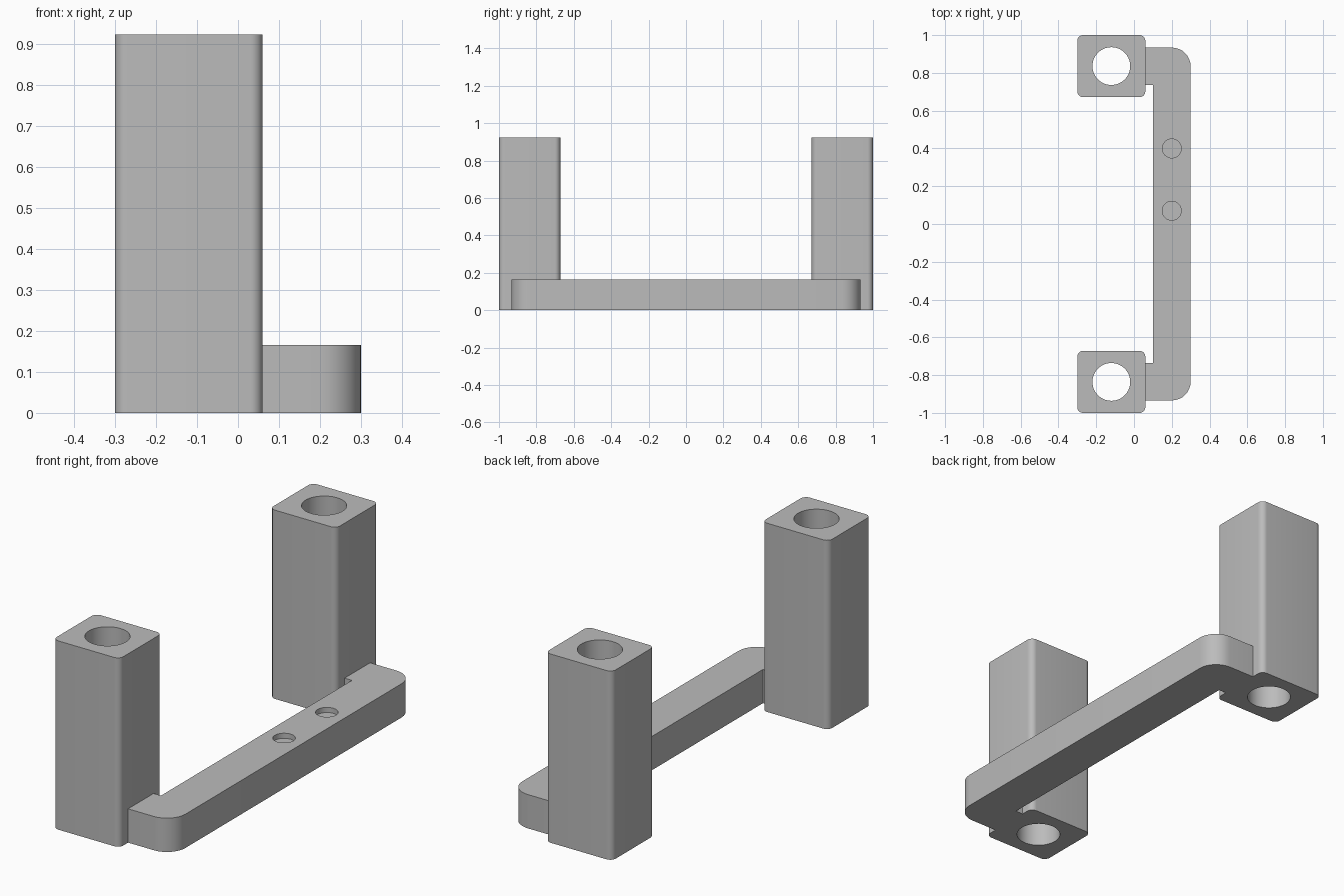
import bpy, bmesh, math

cube = bpy.data.objects.get("Cube")
if cube:
    bpy.data.objects.remove(cube, do_unlink=True)

# Single grey finish
grey = bpy.data.materials.new("plain grey")
grey.use_nodes = True
colour = (0.5, 0.5, 0.5, 1)
grey.diffuse_color = colour
grey.node_tree.nodes["Principled BSDF"].inputs["Base Color"].default_value = colour


def prism(name, outline, height, rounded, radius):
    """Extrude an outline and round the vertical edges at the chosen corners."""
    bm = bmesh.new()
    base = bm.faces.new([bm.verts.new((x, y, 0)) for x, y in outline])
    top = bmesh.ops.extrude_face_region(bm, geom=[base])["geom"]
    bmesh.ops.translate(bm, vec=(0, 0, height),
                        verts=[v for v in top if isinstance(v, bmesh.types.BMVert)])
    bmesh.ops.recalc_face_normals(bm, faces=bm.faces)
    edges = [e for e in bm.edges
             if abs(e.verts[0].co.z - e.verts[1].co.z) > height / 2
             and any(math.dist(e.verts[0].co.xy, outline[i]) < 1e-4 for i in rounded)]
    bmesh.ops.bevel(bm, geom=edges, offset=radius, segments=8, profile=0.5,
                    affect='EDGES')
    mesh = bpy.data.meshes.new(name)
    bm.to_mesh(mesh)
    bm.free()
    mesh.materials.append(grey)
    obj = bpy.data.objects.new(name, mesh)
    bpy.context.collection.objects.link(obj)
    return obj


def activate(obj):
    bpy.ops.object.select_all(action='DESELECT')
    obj.select_set(True)
    bpy.context.view_layer.objects.active = obj


def drill(obj, x, y, radius, bottom, top):
    """Cut a round vertical hole."""
    bpy.ops.mesh.primitive_cylinder_add(vertices=64, radius=radius, depth=top - bottom,
                                        location=(x, y, (top + bottom) / 2))
    cutter = bpy.context.object
    cutter.name = "hole_cutter"
    cutter.hide_render = True
    cutter.data.materials.append(grey)
    activate(obj)
    mod = obj.modifiers.new("hole", 'BOOLEAN')
    mod.operation, mod.solver, mod.object = 'DIFFERENCE', 'EXACT', cutter
    bpy.ops.object.modifier_apply(modifier=mod.name)
    bpy.data.objects.remove(cutter, do_unlink=True)


def smooth(obj):
    activate(obj)
    bpy.ops.object.shade_smooth_by_angle(angle=math.radians(30))


# Two upright square posts, bored right through
POST_H, BAR_H = 0.922, 0.165
for name, y in (("front_post", -0.836), ("back_post", 0.836)):
    h = 0.164
    outline = [(-0.3, y - h), (0.06, y - h), (0.06, y + h), (-0.3, y + h)]
    post = prism(name, outline, POST_H, range(4), 0.03)
    drill(post, -0.12, y, 0.1, -0.1, POST_H + 0.1)
    smooth(post)

# Low bracket joining the posts, with rounded outer corners
outer, inner = 0.934, 0.737
outline = [(0.06, -outer), (0.3, -outer), (0.3, outer), (0.06, outer),
           (0.06, inner), (0.1, inner), (0.1, -inner), (0.06, -inner)]
bar = prism("connecting_bar", outline, BAR_H, (1, 2), 0.1)

# Shallow round recesses in the bar
for y in (0.07, 0.4):
    drill(bar, 0.2, y, 0.05, BAR_H - 0.025, BAR_H + 0.1)
smooth(bar)
